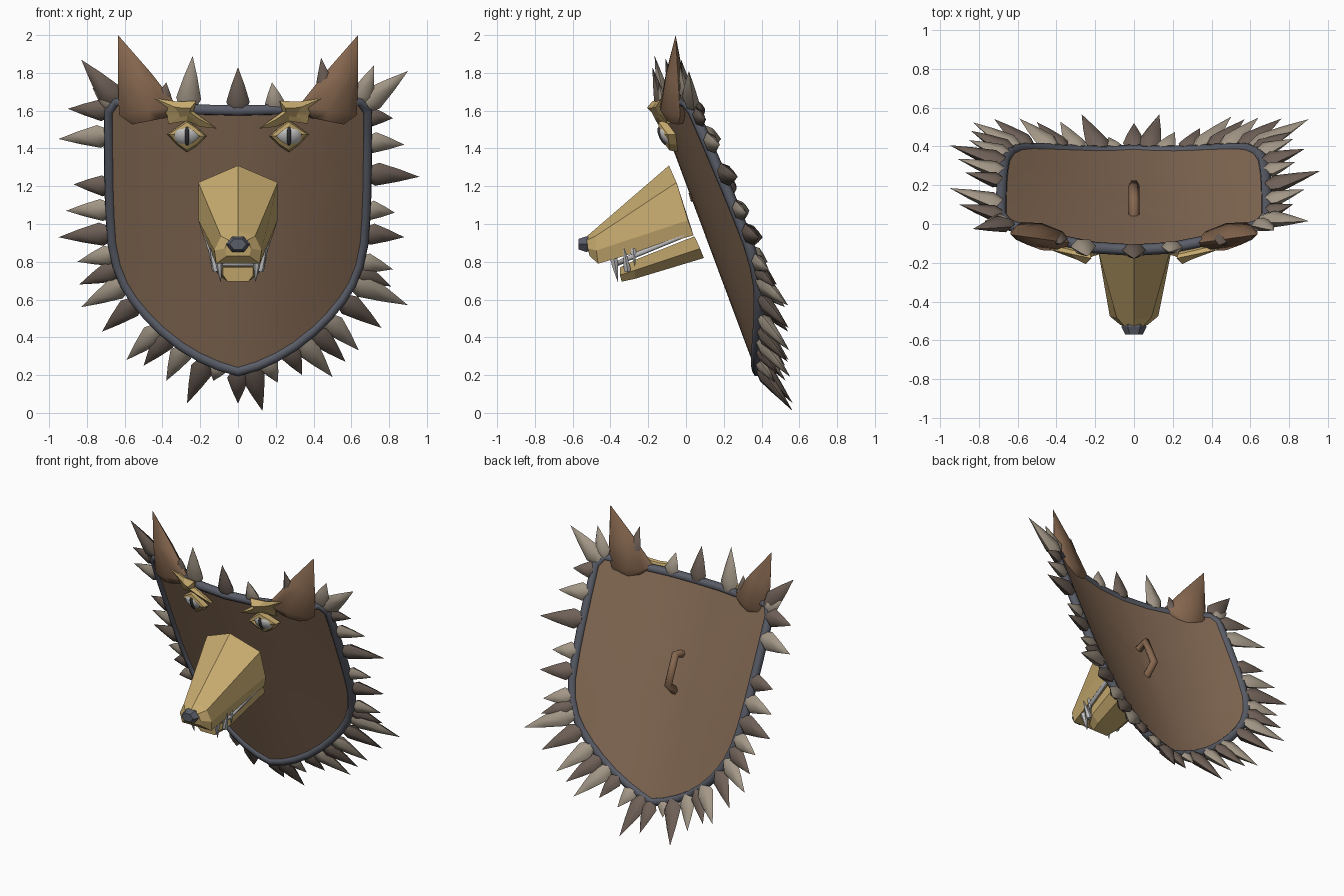
import bpy, bmesh, math
from mathutils import Vector

if "Cube" in bpy.data.objects:
    bpy.data.objects.remove(bpy.data.objects["Cube"])

def mat(name, r, g, b):
    m = bpy.data.materials.new(name)
    lin = lambda c: ((c / 255 + 0.055) / 1.055) ** 2.4
    m.diffuse_color = (lin(r), lin(g), lin(b), 1)
    m.use_nodes = True
    m.node_tree.nodes["Principled BSDF"].inputs["Base Color"].default_value = m.diffuse_color
    return m

HIDE = mat("brown hide", 135, 108, 86)
EAR = mat("ear brown", 134, 103, 79)
IRON = mat("dark iron", 90, 93, 104)
GOLD = mat("aged gold", 200, 172, 112)
LIGHT = mat("pale horn", 163, 151, 135)
DARK = mat("dark horn", 110, 96, 87)
TOOTH = mat("tooth grey", 192, 192, 194)
EYE = mat("eye white", 198, 198, 198)
BLACK = mat("pupil black", 54, 54, 58)

def surf(x, z):
    """Depth of the leaning, bowed shield front."""
    k = 0.53 - 0.13 * max(0, z - 0.35)
    return 0.37 - 0.373 * (z - 0.22) + k * x * x

def finish(name, bm, m, smooth=None):
    bmesh.ops.remove_doubles(bm, verts=bm.verts, dist=0.0005)
    bmesh.ops.recalc_face_normals(bm, faces=bm.faces)
    me = bpy.data.meshes.new(name)
    bm.to_mesh(me)
    bm.free()
    me.materials.append(m)
    ob = bpy.data.objects.new(name, me)
    bpy.context.collection.objects.link(ob)
    if smooth:
        bpy.ops.object.select_all(action='DESELECT')
        ob.select_set(True)
        bpy.context.view_layer.objects.active = ob
        bpy.ops.object.shade_smooth_by_angle(angle=math.radians(smooth))
    return ob

def loft(name, rings, m, smooth=None):
    """Skin closed rings of equal size and cap both ends."""
    bm = bmesh.new()
    vs = [[bm.verts.new(p) for p in r] for r in rings]
    n = len(vs[0])
    for a, b in zip(vs, vs[1:]):
        for i in range(n):
            bm.faces.new((a[i], a[(i + 1) % n], b[(i + 1) % n], b[i]))
    bm.faces.new(vs[0])
    bm.faces.new(vs[-1])
    return finish(name, bm, m, smooth)

def spike(name, base, tip, w, t, m, foot=0.6, belly=0.2, sides=6):
    """Horn or fang: w is the half-width seen from the front, t the half-thickness."""
    base, tip = Vector(base), Vector(tip)
    d = (tip - base).normalized()
    u = d.cross(Vector((0, 0.94, 0.35))).normalized()
    v = d.cross(u)
    rings = []
    for f, s in ((0, foot), (belly, 1), (0.6, 0.55), (1, 0)):
        rings.append([base.lerp(tip, f) + u * math.cos(a) * w * s + v * math.sin(a) * t * s
                      for a in (math.tau * i / sides for i in range(sides))])
    return loft(name, rings, m, 50)

def tube(name, pts, r, m, cyclic=False):
    cu = bpy.data.curves.new(name, 'CURVE')
    cu.dimensions = '3D'
    cu.bevel_depth, cu.bevel_resolution, cu.use_fill_caps = r, 1, True
    sp = cu.splines.new('POLY')
    sp.points.add(len(pts) - 1)
    for p, q in zip(sp.points, pts):
        p.co = (*q, 1)
    sp.use_cyclic_u = cyclic
    cu.materials.append(m)
    ob = bpy.data.objects.new(name, cu)
    bpy.context.collection.objects.link(ob)
    bpy.ops.object.select_all(action='DESELECT')
    ob.select_set(True)
    bpy.context.view_layer.objects.active = ob
    bpy.ops.object.convert(target='MESH')

# Shield outline (half, mirrored)
half = [(0, .22), (.1, .25), (.2, .295), (.3, .355), (.4, .435), (.48, .515), (.55, .60),
        (.6, .68), (.64, .78), (.665, .9), (.675, 1.05), (.68, 1.2), (.683, 1.4), (.683, 1.60),
        (.645, 1.65), (.55, 1.635), (.4, 1.615), (.2, 1.605), (0, 1.6)]
outline = half + [(-x, z) for x, z in half[-2:0:-1]]

# Shield panel, made of shrinking rings of the outline
def shield_ring(s, dy):
    out = []
    for x, z in outline:
        px, pz = x * s, 1.0 + (z - 1.0) * s
        out.append((px, surf(px, pz) + dy, pz))
    return out
steps = [0.001, .2, .4, .6, .8, 1]
loft("shield_panel", [shield_ring(s, 0) for s in steps] +
     [shield_ring(s, .025) for s in reversed(steps)], HIDE, 40)

# Iron rim
tube("shield_rim", [(x, surf(x, z) + .01, z) for x, z in outline], .03, IRON, True)

# Horn spikes around the rim, from their tips
tips = [(-.83, 1.87), (-.77, 1.72), (-.90, 1.61), (-.95, 1.45), (-.87, 1.21), (-.91, 1.07),
        (-.95, .93), (-.85, .80), (-.84, .68), (-.83, .56), (-.72, .43), (-.59, .28),
        (-.50, .25), (-.38, .17), (-.27, .05), (-.13, .17), (0, .05), (.13, .01), (.21, .16),
        (.34, .20), (.50, .19), (.57, .27), (.64, .33), (.76, .45), (.90, .57), (.81, .67),
        (.82, .76), (.88, .93), (.83, 1.06), (.96, 1.25), (.88, 1.42), (.82, 1.56),
        (.90, 1.81), (.72, 1.84), (.44, 1.88), (.18, 1.75), (0, 1.83), (-.24, 1.89), (-.38, 1.75)]
dense = []
for (x0, z0), (x1, z1) in zip(outline, outline[1:] + outline[:1]):
    dense += [(x0 + (x1 - x0) * t / 6, z0 + (z1 - z0) * t / 6) for t in range(6)]
for i, (tx, tz) in enumerate(tips):
    bx, bz = min(dense, key=lambda p: (p[0] - tx) ** 2 + (p[1] - tz) ** 2)
    length = math.hypot(tx - bx, tz - bz)
    by = surf(bx, bz) + .02
    ty = by - .50 * (tz - bz) + .27 * length
    dark = i % 2 == 0 if i < 17 or i > 32 else i % 2 == 1
    spike(f"rim_spike_{i}", (bx, by, bz), (tx, ty, tz), .045 + .075 * length,
          .025 + .06 * length, DARK if dark else LIGHT)

for s, side in ((1, "right"), (-1, "left")):
    # Ears: flattened, leaning outwards
    rings = []
    for cx, cy, cz, w, t, lean in ((.47, -.06, 1.545, .09, .04, -.2), (.475, -.065, 1.60, .155, .07, -.15),
                                   (.55, -.06, 1.78, .085, .047, -.3), (.635, -.055, 2.0, 0, 0, 0)):
        rings.append([(s * (cx + w * math.cos(a)), cy + t * math.sin(a) + .22 * w * math.cos(a),
                       cz + lean * w * math.cos(a)) for a in (math.tau * i / 8 for i in range(8))])
    loft(f"ear_{side}", rings, EAR, 50)

    # Eyelid: diamond frame wrapped on the shield
    def diamond(w, h, d):
        pts = ((w, .01), (w * .45, h * .62), (0, h), (-w * .5, h * .55), (-w, 0),
               (-w * .5, -h * .6), (0, -h), (w * .5, -h * .55))
        return [(s * (.27 + x), surf(.27 + x, 1.465 + z) - d, 1.465 + z) for x, z in pts]
    loft(f"eyelid_{side}", [diamond(.075, .06, .01), diamond(.105, .085, .01),
                            diamond(.095, .075, .05), diamond(.068, .05, .06),
                            diamond(.068, .05, .03)], GOLD)

    # Eyeball and slit pupil
    for nm, size, dep, m in (("eyeball", (.07, .045, .055), .026, EYE), ("pupil", (.014, .02, .048), .058, BLACK)):
        bm = bmesh.new()
        bmesh.ops.create_uvsphere(bm, u_segments=16, v_segments=10, radius=1)
        for v in bm.verts:
            v.co = (s * .27 + v.co.x * size[0],
                    surf(.27, 1.465 + v.co.z * size[2]) - dep + v.co.y * size[1],
                    1.465 + v.co.z * size[2])
        finish(f"{nm}_{side}", bm, m, 60)

    # Brow: faceted wing
    brow = [(.44, 1.665), (.32, 1.648), (.22, 1.652), (.235, 1.595), (.11, 1.505),
            (.20, 1.515), (.27, 1.545), (.37, 1.53), (.375, 1.575)]
    def brow_ring(k, d):
        return [(s * (.27 + (x - .27) * k), surf(x, z) - d, 1.59 + (z - 1.59) * k) for x, z in brow]
    loft(f"brow_{side}", [brow_ring(.9, .01), brow_ring(1, .03), brow_ring(.4, .06)], GOLD)

    # Fangs: upper pointing down, lower pointing up
    spike(f"upper_fang_{side}", (s * .105, -.39, .86), (s * .092, -.36, .69), .026, .026, TOOTH, .9, .15)
    spike(f"upper_back_fang_{side}", (s * .14, -.28, .87), (s * .14, -.27, .77), .016, .016, TOOTH, .9, .15)
    spike(f"lower_fang_{side}", (s * .115, -.31, .75), (s * .15, -.33, .88), .02, .02, TOOTH, .9, .15)

def section(pts, top):
    """Mirror half a cross-section; the first point lies on the middle when top is true."""
    return pts + [(-x, y, z) for x, y, z in (pts[:0:-1] if top else pts[::-1])]

# Upper muzzle
loft("upper_muzzle", [
    section([(0, -.09, 1.31), (.21, -.05, 1.22), (.21, .01, 1.02), (.185, .04, .94)], True),
    section([(0, -.49, .965), (.09, -.48, .935), (.125, -.475, .86), (.115, -.465, .79)], True),
    section([(0, -.525, .935), (.05, -.525, .915), (.07, -.52, .87), (.06, -.51, .83)], True)], GOLD)

# Lower jaw
loft("lower_jaw", [
    section([(.165, .045, .935), (.16, .075, .87), (.10, .095, .82)], False),
    section([(.13, -.27, .81), (.125, -.27, .755), (.075, -.27, .71)], False),
    section([(.08, -.35, .77), (.08, -.35, .73), (.055, -.34, .695)], False)], GOLD)

# Row of teeth as one bent bar
tube("tooth_row", [(-.17, 0, .945), (-.135, -.28, .83), (-.075, -.365, .79),
                   (.075, -.365, .79), (.135, -.28, .83), (.17, 0, .945)], .015, TOOTH)

# Nose
loft("nose", [[(w * math.cos(a), y, .893 + h * math.sin(a)) for a in (math.tau * i / 6 for i in range(6))]
              for y, w, h in ((-.49, .055, .04), (-.53, .064, .047), (-.57, .045, .032))], IRON)

# Grip on the back
tube("grip", [(0, .02, 1.14), (0, .12, 1.17), (0, .2, .985), (0, .12, .91)], .028, EAR)
